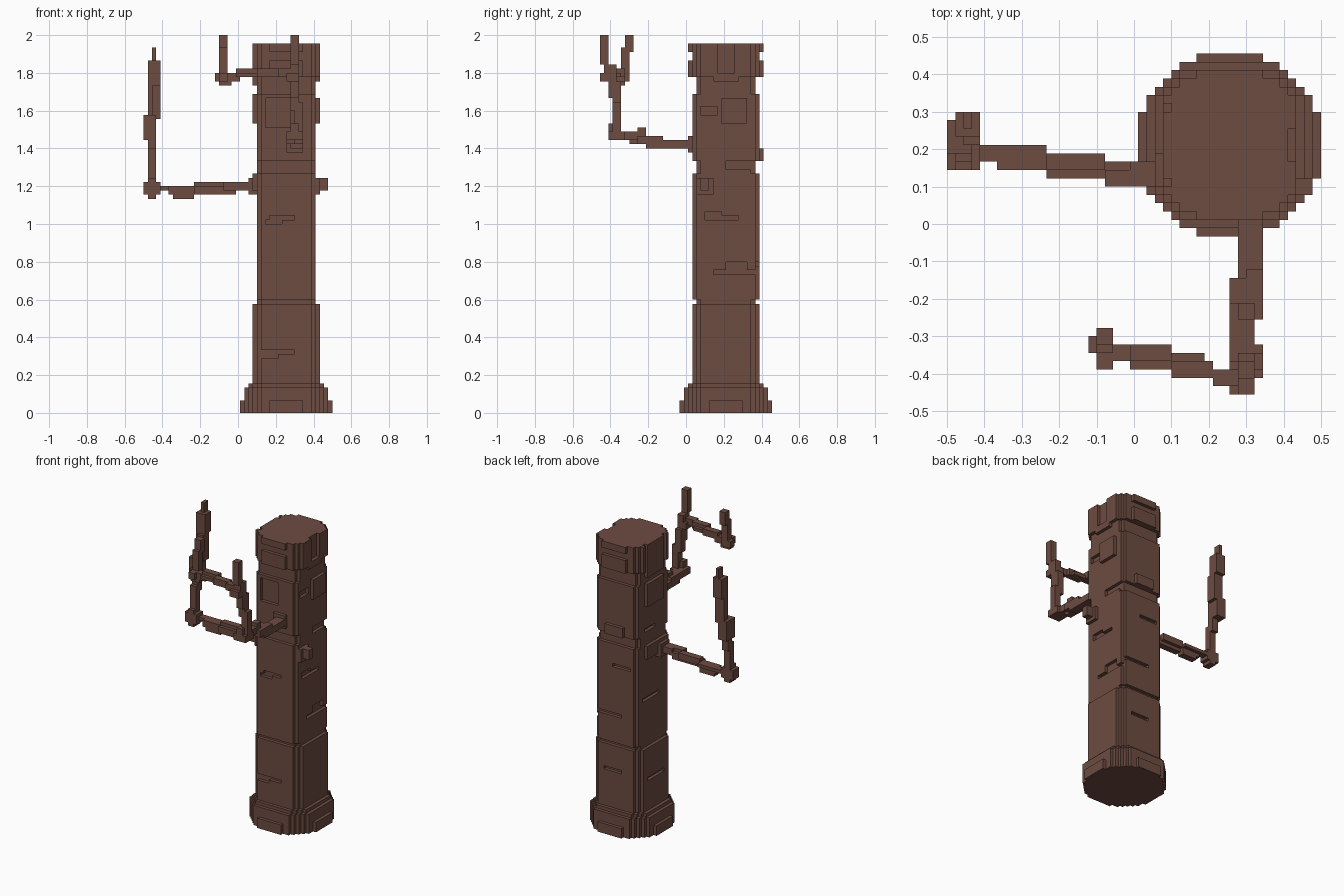
import bpy, bmesh, math

if "Cube" in bpy.data.objects:
    bpy.data.objects.remove(bpy.data.objects["Cube"], do_unlink=True)

U = 1 / 45                      # edge of one block
X0, Y0 = -0.5, -20.5 * U        # corner of the block grid
CX, CY = 34, 30                 # trunk axis in blocks

bark = bpy.data.materials.new("bark_brown")
bark.use_nodes = True
COLOUR = (0.153, 0.0723, 0.0529, 1)
bark.diffuse_color = COLOUR
bsdf = bark.node_tree.nodes["Principled BSDF"]
bsdf.inputs["Base Color"].default_value = COLOUR
bsdf.inputs["Roughness"].default_value = 0.9


def box(x0, x1, y0, y1, z0, z1):
    """Set of blocks inside a box given in units."""
    a, b = round((x0 - X0) / U), round((x1 - X0) / U)
    c, d = round((y0 - Y0) / U), round((y1 - Y0) / U)
    e, f = round(z0 / U), round(z1 / U)
    return {(i, j, k) for i in range(a, max(b, a + 1))
            for j in range(c, max(d, c + 1)) for k in range(e, max(f, e + 1))}


def section(k0, k1, hx, hy, r):
    """Rounded slab of blocks: half widths hx, hy, corners cut by radius r."""
    return {(CX + i, CY + j, k) for i in range(-hx, hx) for j in range(-hy, hy)
            if math.hypot(i + 0.5, j + 0.5) <= r for k in range(k0, k1)}


def skin(name, cells):
    """Mesh the outside of a set of blocks and merge the flat areas."""
    bm = bmesh.new()
    verts = {}

    def vert(p):
        if p not in verts:
            verts[p] = bm.verts.new((X0 + p[0] * U, Y0 + p[1] * U, p[2] * U))
        return verts[p]

    for c in cells:
        for axis in range(3):
            for side in (0, 1):
                n = list(c)
                n[axis] += 2 * side - 1
                if tuple(n) in cells:
                    continue
                b, d = (axis + 1) % 3, (axis + 2) % 3
                quad = []
                for s, t in ((0, 0), (1, 0), (1, 1), (0, 1)):
                    p = list(c)
                    p[axis] += side
                    p[b] += s
                    p[d] += t
                    quad.append(vert(tuple(p)))
                bm.faces.new(quad if side else quad[::-1])
    bmesh.ops.dissolve_limit(bm, angle_limit=0.01, verts=bm.verts[:], edges=bm.edges[:])
    bmesh.ops.triangulate(bm, faces=[f for f in bm.faces if len(f.verts) > 4])
    me = bpy.data.meshes.new(name)
    bm.to_mesh(me)
    bm.free()
    me.materials.append(bark)
    bpy.context.collection.objects.link(bpy.data.objects.new(name, me))


# Trunk: flared foot, two shafts, waist, shoulder, neck and crown
trunk = set()
for s in ((0, 3, 11, 11, 11.2), (3, 6, 10, 10, 11.05), (6, 7, 9, 9, 10.3),
          (7, 26, 8, 8, 9.4), (26, 27, 7, 7, 8.6), (27, 57, 7, 8, 9.4),
          (57, 60, 7, 7, 8.6), (60, 76, 7, 8, 9.4), (76, 80, 7, 7, 8.6),
          (80, 88, 8, 8, 9.4), (80, 84, 7, 9, 9.8), (86, 88, 7, 9, 9.8)):
    trunk |= section(*s)

# Raised bark plates, the side knob and the branch root
for b in ((0.078, 0.12, 0.08, 0.30, 1.18, 1.27), (0.078, 0.12, 0.12, 0.30, 1.53, 1.69),
          (0.40, 0.433, 0.19, 0.322, 1.53, 1.67), (0.078, 0.12, 0.12, 0.30, 1.73, 1.80),
          (0.40, 0.433, 0.145, 0.28, 1.75, 1.80), (0.19, 0.32, 0.38, 0.41, 1.34, 1.40),
          (0.40, 0.433, 0.055, 0.145, 1.155, 1.25), (0.42, 0.478, 0.078, 0.122, 1.18, 1.245)):
    trunk |= box(*b)

# Grooves cut one block deep: front, left, back, right
for b in ((0.10, 0.21, 0.03, 0.055, 0.29, 0.31), (0.12, 0.30, 0.03, 0.055, 0.31, 0.335),
          (0.145, 0.23, 0.03, 0.055, 1.0, 1.02), (0.165, 0.30, 0.03, 0.055, 1.02, 1.045),
          (0.145, 0.28, 0.03, 0.055, 1.51, 1.67),
          (0.39, 0.411, 0.145, 0.37, 0.735, 0.755), (0.39, 0.411, 0.21, 0.32, 0.755, 0.80),
          (0.39, 0.411, 0.10, 0.28, 1.02, 1.045), (0.39, 0.411, 0.10, 0.19, 1.045, 1.067),
          (0.39, 0.411, 0.21, 0.39, 1.30, 1.333), (0.39, 0.411, 0.08, 0.165, 1.58, 1.62),
          (0.41, 0.433, 0.165, 0.255, 1.80, 1.955), (0.41, 0.433, 0.34, 0.39, 0.36, 0.40),
          (0.21, 0.38, 0.367, 0.389, 0.78, 0.80), (0.15, 0.28, 0.367, 0.389, 1.10, 1.135),
          (0.21, 0.34, 0.367, 0.389, 0.40, 0.42), (0.10, 0.122, 0.14, 0.32, 0.89, 0.91),
          (0.078, 0.10, 0.12, 0.30, 0.36, 0.38), (0.10, 0.122, 0.19, 0.30, 1.36, 1.38)):
    trunk -= box(*b)
# Vertical grooves around the crown
for k in range(80, 88):
    for n in (-5, 4):
        trunk -= {(CX + n, CY - 9, k), (CX + n, CY + 8, k), (CX - 8, CY + n, k)}
skin("trunk", trunk)

# Right branch: runs outward, then turns up
right_branch = set()
for b in ((0.055, 0.10, 0.10, 0.19, 1.155, 1.245), (-0.01, 0.06, 0.10, 0.167, 1.18, 1.222),
          (-0.08, 0.06, 0.10, 0.145, 1.18, 1.222), (-0.235, -0.08, 0.145, 0.189, 1.178, 1.222),
          (-0.235, -0.01, 0.122, 0.167, 1.155, 1.20), (-0.367, -0.235, 0.145, 0.189, 1.155, 1.20),
          (-0.345, -0.235, 0.145, 0.189, 1.135, 1.155), (-0.412, -0.235, 0.167, 0.211, 1.178, 1.20),
          (-0.50, -0.412, 0.145, 0.211, 1.155, 1.222), (-0.478, -0.433, 0.145, 0.211, 1.135, 1.245),
          (-0.478, -0.433, 0.167, 0.211, 1.222, 1.40), (-0.478, -0.433, 0.19, 0.233, 1.35, 1.58),
          (-0.50, -0.433, 0.19, 0.278, 1.45, 1.58), (-0.456, -0.412, 0.211, 0.278, 1.56, 1.73),
          (-0.478, -0.433, 0.233, 0.278, 1.56, 1.78), (-0.478, -0.412, 0.233, 0.30, 1.73, 1.867),
          (-0.456, -0.433, 0.256, 0.30, 1.867, 1.933)):
    right_branch |= box(*b)
skin("right_branch", right_branch)

# Front branch: runs forward, turns up and forks
front_branch = set()
for b in ((0.256, 0.345, 0.01, 0.06, 1.378, 1.467), (0.278, 0.345, -0.21, 0.03, 1.40, 1.445),
          (0.256, 0.30, -0.30, -0.145, 1.422, 1.467), (0.30, 0.345, -0.256, -0.12, 1.422, 1.467),
          (0.256, 0.322, -0.345, -0.21, 1.445, 1.489), (0.278, 0.322, -0.256, -0.21, 1.489, 1.511),
          (0.256, 0.345, -0.41, -0.322, 1.445, 1.489), (0.278, 0.322, -0.41, -0.367, 1.467, 1.53),
          (0.30, 0.345, -0.389, -0.345, 1.489, 1.65), (0.278, 0.322, -0.389, -0.345, 1.60, 1.71),
          (0.278, 0.322, -0.41, -0.345, 1.67, 1.75), (0.256, 0.322, -0.456, -0.367, 1.755, 1.80),
          (0.278, 0.322, -0.433, -0.367, 1.80, 1.845), (0.278, 0.322, -0.456, -0.412, 1.845, 2.0)):
    front_branch |= box(*b)
skin("front_branch", front_branch)

# Side fork of the front branch with its upright tip
side_fork = set()
for b in ((0.211, 0.278, -0.433, -0.389, 1.778, 1.822), (0.10, 0.211, -0.412, -0.367, 1.778, 1.822),
          (-0.01, 0.189, -0.389, -0.345, 1.778, 1.80), (-0.01, 0.10, -0.367, -0.322, 1.778, 1.822),
          (-0.056, 0.01, -0.367, -0.322, 1.755, 1.80), (-0.10, -0.056, -0.389, -0.30, 1.755, 1.80),
          (-0.122, -0.056, -0.345, -0.30, 1.755, 1.80), (-0.10, -0.034, -0.367, -0.322, 1.733, 1.755),
          (-0.10, -0.056, -0.345, -0.30, 1.80, 1.933), (-0.10, -0.056, -0.322, -0.278, 1.911, 2.0)):
    side_fork |= box(*b)
skin("side_fork", side_fork)
